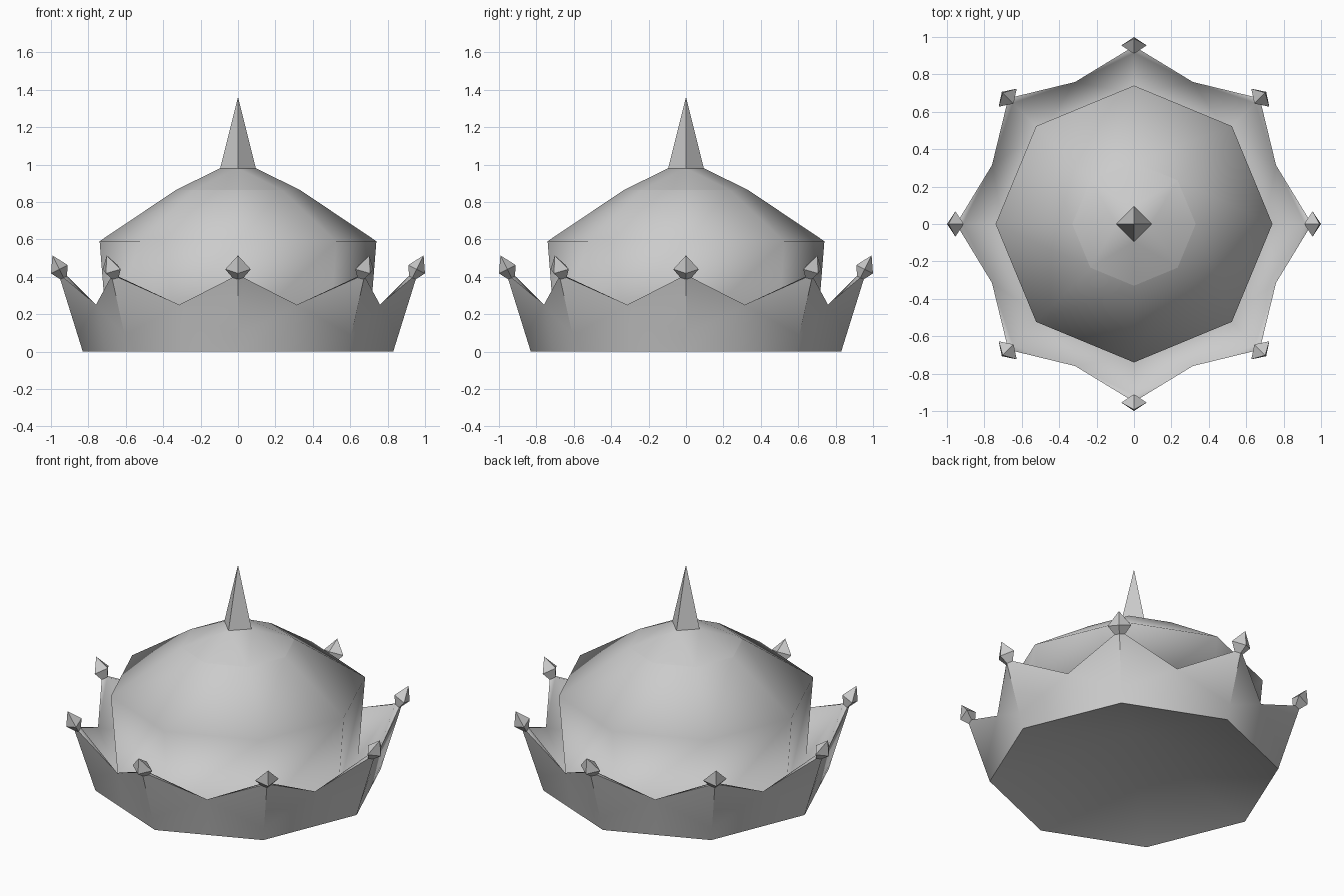
import bpy, bmesh
from math import pi, sin, cos, atan2
from mathutils import Vector, Matrix

cube = bpy.data.objects.get("Cube")
if cube:
    bpy.data.objects.remove(cube)

grey = bpy.data.materials.new("light_grey")
grey.use_nodes = True
grey.diffuse_color = (0.6, 0.6, 0.6, 1)
grey.node_tree.nodes["Principled BSDF"].inputs["Base Color"].default_value = (0.6, 0.6, 0.6, 1)

SIDES = 8
STEP = 2 * pi / SIDES


def polar(r, z, angle=0.0):
    return Vector((r * cos(angle), r * sin(angle), z))


def finish(name, polygons, smooth, is_sharp=None):
    """Weld polygons into one object, optionally with hard creases."""
    bm = bmesh.new()
    for poly in polygons:
        bm.faces.new([bm.verts.new(p) for p in poly])
    bmesh.ops.remove_doubles(bm, verts=bm.verts, dist=0.0005)
    for face in bm.faces:
        face.smooth = smooth
    for edge in bm.edges:
        if is_sharp and is_sharp(edge):
            edge.smooth = False
    mesh = bpy.data.meshes.new(name)
    bm.to_mesh(mesh)
    bm.free()
    mesh.materials.append(grey)
    obj = bpy.data.objects.new(name, mesh)
    bpy.context.collection.objects.link(obj)
    return obj


def turned(profile, sides):
    """Faces of a profile (bottom to top) turned around z; zero radius is a tip."""
    faces = []
    for i in range(sides):
        a, b = 2 * pi * i / sides, 2 * pi * (i + 1) / sides
        for (r0, z0), (r1, z1) in zip(profile, profile[1:]):
            face = [polar(r0, z0, a), polar(r0, z0, b)]
            face += [polar(r1, z1, b), polar(r1, z1, a)] if r1 else [polar(0, z1)]
            faces.append(face)
    return faces


def around(faces, count=SIDES):
    """Repeat one sector around the crown."""
    return [[Matrix.Rotation(i * 2 * pi / count, 3, 'Z') @ p for p in face]
            for i in range(count) for face in faces]


def mirrored(faces):
    """Add the other half of a sector, with its winding kept outward."""
    return faces + [[Vector((p.x, -p.y, p.z)) for p in reversed(f)] for f in faces]


# Tilted frame of one point of the crown
axis = Vector((0.45, 0, 0.893))
out = Vector((0.893, 0, -0.45))
side = Vector((0, 1, 0))
girdle = Vector((0.955, 0, 0.44))
neck = girdle - axis * 0.05


def diamond(center, radial, across):
    return [center + out * radial, center + side * across,
            center - out * radial, center - side * across]


neck_ring = diamond(neck, 0.02, 0.03)
gem_ring = diamond(girdle, 0.05, 0.068)
valley = polar(0.822, 0.25, STEP / 2)

# Dome, running smoothly into the lining that rises to the crown's rim
gutter = (0.70, 0.09)
lining = mirrored([[polar(*gutter), neck_ring[2], valley],
                   [valley, neck_ring[2], neck_ring[1]]])
lining.append([polar(*gutter, STEP), polar(*gutter), valley])
finish("dome_and_lining",
       turned([gutter, (0.74, 0.59), (0.33, 0.865)], SIDES) + around(lining), True)

# Cap narrowing from eight sides to the four of the spire
rim = [polar(0.33, 0.865, i * STEP) for i in range(3)]
base = [polar(0.095, 0.98, i * pi / 2) for i in range(2)]
finish("dome_cap", around([[rim[0], rim[1], base[0]], [rim[1], base[1], base[0]],
                           [rim[1], rim[2], base[1]]], 4), True)
finish("spire", turned([(0.095, 0.98), (0, 1.36)], 4), False)

# Hollow underside
finish("underside", [list(reversed(f)) for f in turned([(0.83, 0), (0, 0.27)], SIDES)], True)

# Outer wall: creased at each point, dipping to a valley between points
foot = polar(0.83, 0)
foot_mid = polar(0.83 * cos(STEP / 2), 0, STEP / 2)
low = foot.lerp(neck_ring[0], 0.22)
half = [[foot, foot_mid, valley, low], [low, valley, neck_ring[1], neck_ring[0]]]


def is_crease(edge):
    return all(v.co.z > 0.05 and abs(sin(4 * atan2(v.co.y, v.co.x))) < 0.01
               for v in edge.verts)


finish("crown_outer_wall", around(mirrored(half)), True, is_crease)

# Faceted gems on the points
gem = [list(reversed(neck_ring))]
for i in range(4):
    j = (i + 1) % 4
    gem.append([neck_ring[i], neck_ring[j], gem_ring[j], gem_ring[i]])
    gem.append([gem_ring[i], gem_ring[j], girdle + axis * 0.083])
finish("crown_gems", around(gem), False)
